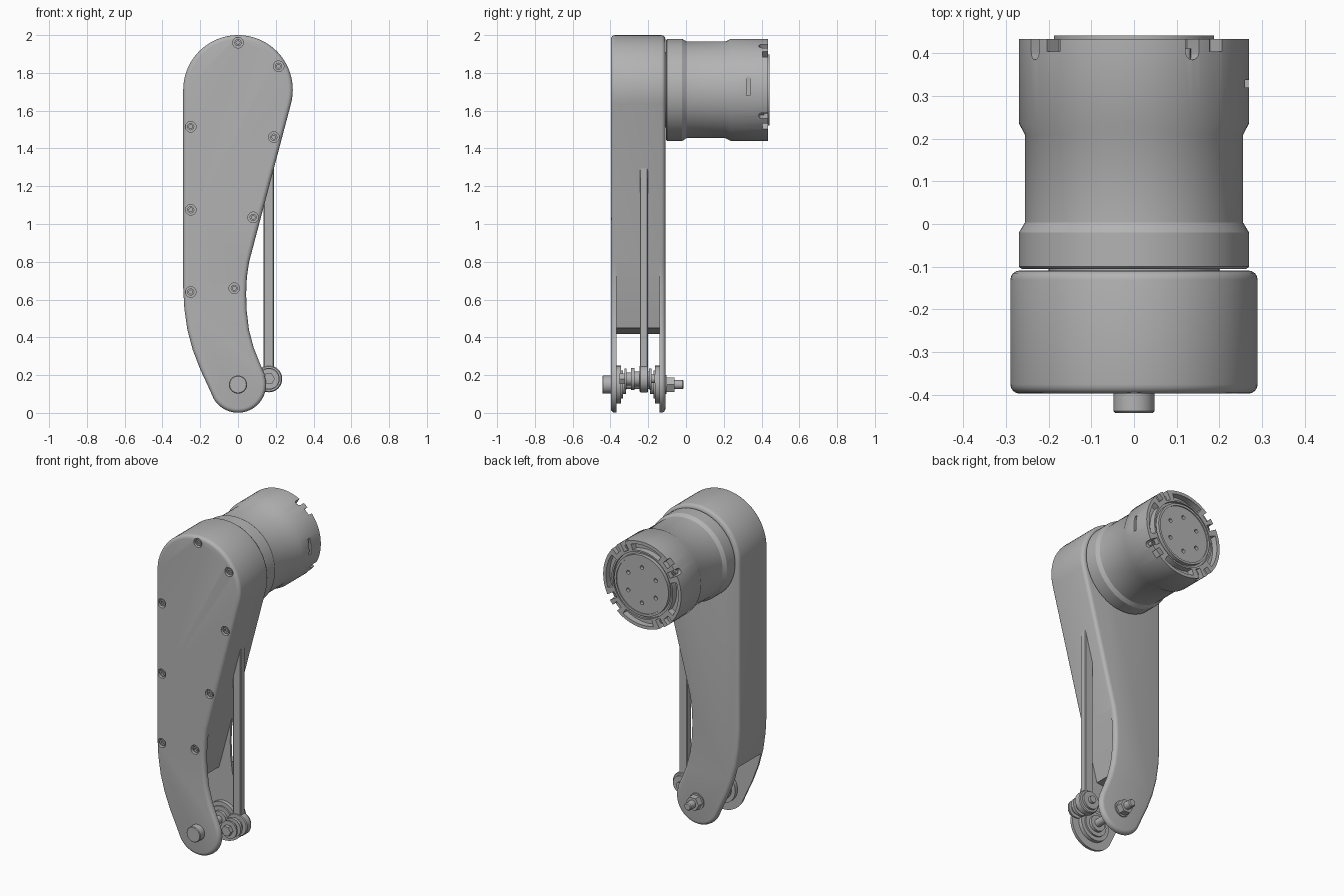
import bpy
import bmesh
from math import sin, cos, pi, radians
from mathutils import Vector

if "Cube" in bpy.data.objects:
    bpy.data.objects.remove(bpy.data.objects["Cube"])

grey = bpy.data.materials.new("machined_grey")
grey.use_nodes = True
GREY = (0.45, 0.45, 0.45, 1)
grey.diffuse_color = GREY
grey.node_tree.nodes["Principled BSDF"].inputs["Base Color"].default_value = GREY


def finish(name, bm):
    bmesh.ops.recalc_face_normals(bm, faces=bm.faces)
    mesh = bpy.data.meshes.new(name)
    bm.to_mesh(mesh)
    bm.free()
    mesh.materials.append(grey)
    obj = bpy.data.objects.new(name, mesh)
    bpy.context.collection.objects.link(obj)
    return obj


def prism(name, pts, y0, y1):
    """Extrude an x-z outline along y."""
    bm = bmesh.new()
    face = bm.faces.new([bm.verts.new((x, y0, z)) for x, z in pts])
    new = bmesh.ops.extrude_face_region(bm, geom=[face])["geom"]
    bmesh.ops.translate(bm, verts=[v for v in new if isinstance(v, bmesh.types.BMVert)],
                        vec=(0, y1 - y0, 0))
    return finish(name, bm)


def lathe(name, profile, cx, cz, sides=32):
    """Turn a (radius, y) profile about an axis parallel to y."""
    bm = bmesh.new()
    rings = []
    for r, y in profile:
        rings.append([bm.verts.new((cx + r * cos(2 * pi * i / sides), y,
                                    cz + r * sin(2 * pi * i / sides))) for i in range(sides)])
    for a, b in zip(rings, rings[1:]):
        for i in range(sides):
            j = (i + 1) % sides
            bm.faces.new((a[i], a[j], b[j], b[i]))
    bm.faces.new(rings[0])
    bm.faces.new(rings[-1])
    return finish(name, bm)


def arc(cx, cz, r, a0, a1, n):
    steps = [radians(a0 + (a1 - a0) * i / n) for i in range(n + 1)]
    return [(cx + r * cos(a), cz + r * sin(a)) for a in steps]


def box(name, x0, x1, y0, y1, z0, z1):
    return prism(name, [(x0, z0), (x1, z0), (x1, z1), (x0, z1)], y0, y1)


def apply_modifier(obj, mod):
    bpy.context.view_layer.objects.active = obj
    bpy.ops.object.modifier_apply(modifier=mod.name)


def cut(obj, cutter):
    cutter.hide_render = True
    mod = obj.modifiers.new("cut", "BOOLEAN")
    mod.operation, mod.solver, mod.object = "DIFFERENCE", "EXACT", cutter
    apply_modifier(obj, mod)
    bpy.data.objects.remove(cutter)


def bevel(obj, width, segments):
    mod = obj.modifiers.new("bevel", "BEVEL")
    mod.width, mod.segments = width, segments
    mod.limit_method, mod.angle_limit = "ANGLE", radians(40)
    apply_modifier(obj, mod)


TOP_Z, PIN_Z = 1.71, 0.15
FRONT, BACK = -0.398, -0.109

# Leg housing: round head, straight back edge, tapering front edge, curved foot
outline = arc(0, TOP_Z, 0.29, 180, -14.8, 40)
outline += [(0.059, 0.80), (0.047, 0.72), (0.043, 0.63), (0.046, 0.54), (0.058, 0.44),
            (0.083, 0.345), (0.117, 0.26), (0.139, 0.21)]
outline += arc(0, PIN_Z, 0.149, 8, -150, 22)
outline += [(-0.158, 0.14), (-0.20, 0.23), (-0.24, 0.335), (-0.268, 0.44),
            (-0.284, 0.55), (-0.29, 0.66)]
leg = prism("leg_housing", outline, FRONT, BACK)
bevel(leg, 0.022, 4)

# Open fork between the two lower plates
cut(leg, prism("fork_cutter", [(0.06, 0.80), (-0.034, 0.45), (-0.4, 0.40), (-0.4, -0.1),
                               (0.4, -0.1), (0.4, 0.80)], -0.368, -0.139))

# Countersunk cover screws
screws = [(0, 1.96), (0.215, 1.835), (0.19, 1.46), (0.08, 1.035), (-0.02, 0.66),
          (-0.25, 0.64), (-0.25, 1.075), (-0.25, 1.515)]
parts = [leg]
for i, (x, z) in enumerate(screws):
    cut(leg, lathe("screw_cutter", [(0.028, FRONT - 0.02), (0.028, FRONT + 0.025)], x, z, 24))
    parts.append(lathe(f"cover_screw_{i + 1}", [(0.019, FRONT + 0.03), (0.019, FRONT + 0.006),
                 (0.010, FRONT + 0.006), (0.010, FRONT + 0.018)], x, z, 12))

# Motor: stepped barrel with a raised output disc
motor = lathe("motor", [(0.2, -0.12), (0.2, -0.105), (0.264, -0.105), (0.27, -0.1),
                        (0.27, -0.02), (0.256, 0.003), (0.256, 0.21), (0.27, 0.236),
                        (0.27, 0.434), (0.202, 0.434), (0.202, 0.42), (0.188, 0.42),
                        (0.188, 0.442), (0.174, 0.442), (0.174, 0.436)], 0, TOP_Z, 72)


def radial_cutter(angle, half, y0, r0, rounded):
    """Notch through the motor rim, open to the rear."""
    a = radians(angle)
    out, side = Vector((cos(a), 0, sin(a))), Vector((-sin(a), 0, cos(a)))
    if rounded:
        edge = arc(0, y0 + half, half, 180, 360, 10)
    else:
        edge = [(-half, y0), (half, y0)]
    edge += [(half, 0.48), (-half, 0.48)]
    bm = bmesh.new()
    loops = [[bm.verts.new(out * r + side * s + Vector((0, y, TOP_Z))) for s, y in edge]
             for r in (r0, 0.32)]
    for i in range(len(edge)):
        j = (i + 1) % len(edge)
        bm.faces.new((loops[0][i], loops[0][j], loops[1][j], loops[1][i]))
    bm.faces.new(loops[0])
    bm.faces.new(loops[1])
    return finish("notch_cutter", bm)


# Rear rim: four repeats of arc pocket, square notch and screw notch
for k in range(4):
    turn = 90 * k
    pocket = arc(0, TOP_Z, 0.25, turn - 18, turn + 32, 14) + arc(0, TOP_Z, 0.212, turn + 32, turn - 18, 14)
    cut(motor, prism("pocket_cutter", pocket, 0.395, 0.48))
    cut(motor, radial_cutter(turn + 44.5, 0.021, 0.405, 0.23, False))
    cut(motor, radial_cutter(turn + 59.5, 0.018, 0.385, 0.214, True))
    a = radians(turn + 59.5)
    parts.append(lathe(f"rim_screw_{k + 1}", [(0.014, 0.38), (0.014, 0.412), (0.007, 0.412), (0.007, 0.404)],
                       0.235 * cos(a), TOP_Z + 0.235 * sin(a), 12))

# Output disc bolt holes and side slot
for x, z in arc(0, TOP_Z, 0.11, 30, 330, 5):
    cut(motor, lathe("hole_cutter", [(0.012, 0.415), (0.012, 0.48)], x, z, 16))
cut(motor, box("slot_cutter", 0.255, 0.3, 0.32, 0.338, 1.68, 1.78))
parts.append(motor)

# Foot pivot: pin with head, hex nut and threaded end
parts.append(lathe("pivot_pin", [(0.044, -0.443), (0.048, -0.439), (0.048, -0.39), (0.024, -0.39),
                                 (0.024, -0.018), (0.019, -0.012)], 0, PIN_Z))
parts.append(lathe("pivot_washer", [(0.05, -0.112), (0.05, -0.102)], 0, PIN_Z))
parts.append(lathe("pivot_nut", [(0.044, -0.104), (0.044, -0.062)], 0, PIN_Z, 6))
for name, wall, d in (("front_bearing", -0.372, 1), ("back_bearing", -0.135, -1)):
    parts.append(lathe(name, [(0.1, wall), (0.1, wall + d * 0.028), (0.075, wall + d * 0.028),
                              (0.075, wall + d * 0.038), (0.05, wall + d * 0.038),
                              (0.05, wall + d * 0.055)], 0, PIN_Z))

# Push rod with an eye at its foot and a bolted joint
ROD_X, ROD_Z = 0.163, 0.18
rod = box("push_rod", 0.135, 0.19, -0.244, -0.202, 0.21, 1.34)
bevel(rod, 0.004, 1)
parts.append(rod)
parts.append(lathe("rod_eye", [(0.066, -0.246), (0.071, -0.241), (0.071, -0.205),
                               (0.066, -0.2)], ROD_X, ROD_Z))
parts.append(lathe("rod_joint", [(0.022, -0.35), (0.022, -0.325), (0.055, -0.325), (0.055, -0.315),
                                 (0.035, -0.315), (0.035, -0.29), (0.058, -0.29), (0.058, -0.272),
                                 (0.04, -0.272), (0.04, -0.195), (0.055, -0.195), (0.055, -0.182),
                                 (0.022, -0.182), (0.022, -0.165)], ROD_X, ROD_Z))
parts.append(lathe("rod_bolt_head", [(0.032, -0.352), (0.032, -0.326)], ROD_X, ROD_Z, 6))

# Smooth the curved surfaces, keeping machined edges crisp
bpy.ops.object.select_all(action="DESELECT")
for part in parts:
    part.select_set(True)
bpy.context.view_layer.objects.active = leg
bpy.ops.object.shade_smooth_by_angle(angle=radians(30))
